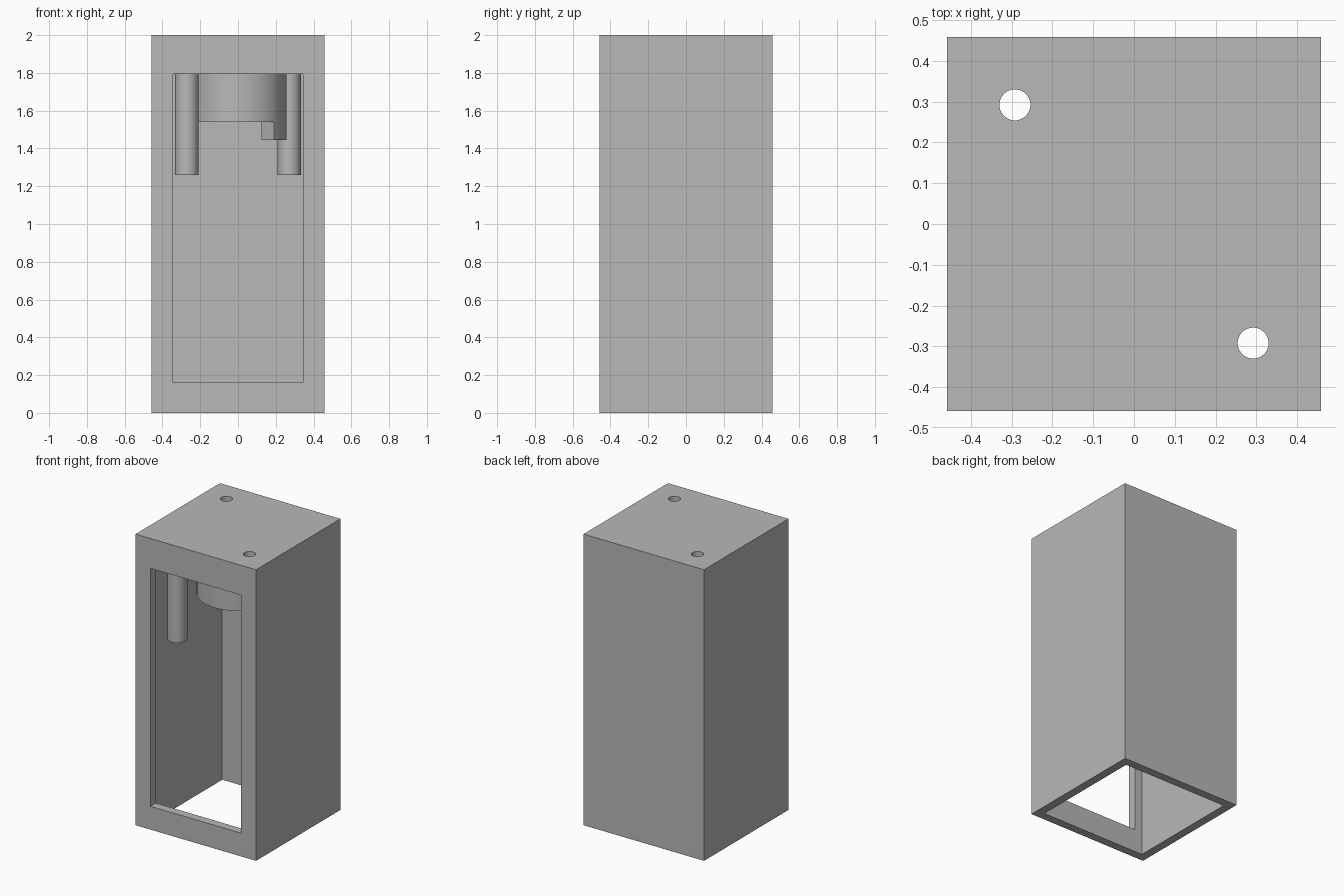
import bpy, bmesh
from math import cos, sin, radians

if "Cube" in bpy.data.objects:
    bpy.data.objects.remove(bpy.data.objects["Cube"], do_unlink=True)

HALF, HEIGHT = 0.458, 2.0
WALL, CEILING = 0.058, 1.925
EMBED = CEILING + 0.01          # hanging parts bite slightly into the roof

grey = bpy.data.materials.new("plain grey")
grey.use_nodes = True
grey.diffuse_color = (0.48, 0.48, 0.48, 1)
grey.node_tree.nodes["Principled BSDF"].inputs["Base Color"].default_value = grey.diffuse_color


def finish(name, bm):
    bmesh.ops.recalc_face_normals(bm, faces=bm.faces)
    mesh = bpy.data.meshes.new(name)
    bm.to_mesh(mesh)
    bm.free()
    mesh.materials.append(grey)
    ob = bpy.data.objects.new(name, mesh)
    bpy.context.collection.objects.link(ob)
    return ob


def box(name, low, high):
    bm = bmesh.new()
    bmesh.ops.create_cube(bm, size=1)
    for v in bm.verts:
        v.co = [(a + b) / 2 + c * (b - a) for a, b, c in zip(low, high, v.co)]
    return finish(name, bm)


def cylinder(name, x, y, radius, low, high):
    bm = bmesh.new()
    bmesh.ops.create_cone(bm, cap_ends=True, segments=48, radius1=radius,
                          radius2=radius, depth=high - low)
    bmesh.ops.translate(bm, verts=bm.verts, vec=(x, y, (low + high) / 2))
    return finish(name, bm)


def ring(name, inner, outer, low, high, start=0, end=360, steps=64):
    """Rectangular section swept around z, closed or as a capped sector."""
    bm = bmesh.new()
    closed = end - start == 360
    section = [(inner, low), (outer, low), (outer, high), (inner, high)]
    loops = []
    for i in range(steps if closed else steps + 1):
        a = radians(start + (end - start) * i / steps)
        loops.append([bm.verts.new((r * cos(a), r * sin(a), z)) for r, z in section])
    pairs = list(zip(loops, loops[1:])) + ([(loops[-1], loops[0])] if closed else [])
    for p, q in pairs:
        for k in range(4):
            n = (k + 1) % 4
            bm.faces.new((p[k], p[n], q[n], q[k]))
    if not closed:
        bm.faces.new(loops[0])
        bm.faces.new(loops[-1])
    return finish(name, bm)


def smooth(ob):
    bpy.ops.object.select_all(action="DESELECT")
    ob.select_set(True)
    bpy.context.view_layer.objects.active = ob
    bpy.ops.object.shade_smooth_by_angle(angle=radians(30))


# Casing: hollow from below, with a front window and two roof holes
casing = box("casing", (-HALF, -HALF, 0), (HALF, HALF, HEIGHT))
inner = HALF - WALL
cutters = [
    box("cavity_cutter", (-inner, -inner, -0.1), (inner, inner, CEILING)),
    box("window_cutter", (-0.345, -HALF - 0.1, 0.16), (0.345, -0.3, 1.795)),
]
for side in (-1, 1):
    cutters.append(cylinder("roof_hole_cutter", side * 0.292, -side * 0.292,
                            0.038, CEILING - 0.1, HEIGHT + 0.1))
for cutter in cutters:
    mod = casing.modifiers.new(cutter.name, "BOOLEAN")
    mod.operation = "DIFFERENCE"
    mod.solver = "EXACT"
    mod.object = cutter

# Bake the cuts, then discard the cutters
bpy.context.view_layer.update()
evaluated = casing.evaluated_get(bpy.context.evaluated_depsgraph_get())
cut_mesh = bpy.data.meshes.new_from_object(evaluated)
casing.modifiers.clear()
casing.data = cut_mesh
for cutter in cutters:
    bpy.data.objects.remove(cutter, do_unlink=True)
smooth(casing)

# Round posts hanging in two opposite corners
for name, side in (("front_post", -1), ("back_post", 1)):
    smooth(cylinder(name, side * 0.271, side * 0.271, 0.062, 1.26, EMBED))

# Central collar with a lower lip on its left side
smooth(ring("collar", 0.167, 0.258, 1.54, EMBED))
smooth(ring("collar_lip", 0.167, 0.258, 1.445, 1.54, -42.5, 42.5, 16))
